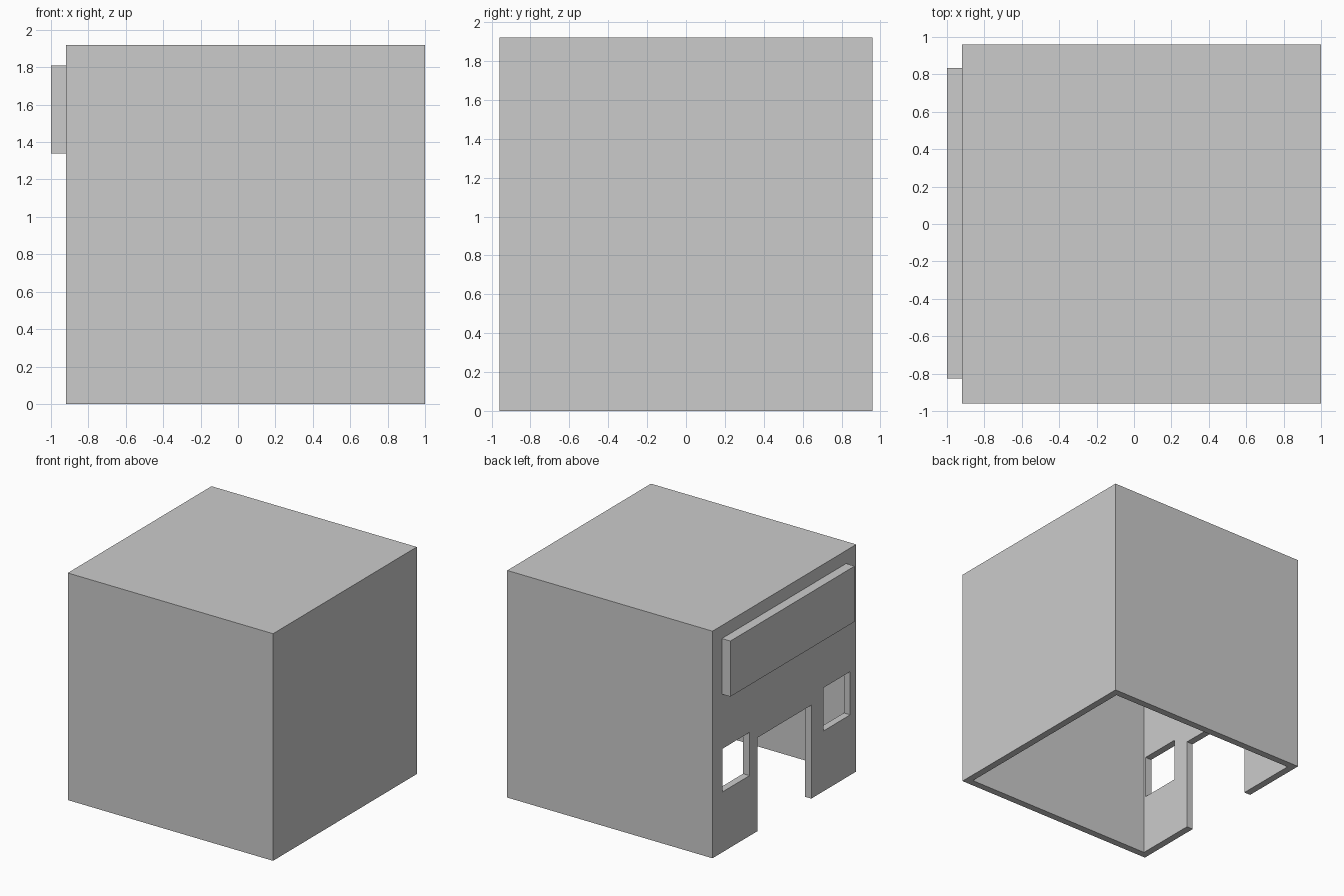
import bpy

if "Cube" in bpy.data.objects:
    bpy.data.objects.remove(bpy.data.objects["Cube"])

WALL = 0.06
X0, X1, Y, H = -0.92, 1.0, 0.96, 1.92


def box(name, x, y, z):
    """Axis-aligned box from (min, max) ranges."""
    bpy.ops.mesh.primitive_cube_add(size=1, location=[(a + b) / 2 for a, b in (x, y, z)])
    ob = bpy.context.object
    ob.name = ob.data.name = name
    ob.scale = [b - a for a, b in (x, y, z)]
    bpy.ops.object.transform_apply(location=True, rotation=False, scale=True)
    return ob


def cut(target, cutter):
    """Subtract a cutter, then discard it."""
    cutter.hide_render = True
    mod = target.modifiers.new("cut", 'BOOLEAN')
    mod.operation, mod.solver, mod.object = 'DIFFERENCE', 'EXACT', cutter
    bpy.context.view_layer.objects.active = target
    bpy.ops.object.modifier_apply(modifier=mod.name)
    bpy.data.objects.remove(cutter)


# Hollow building shell, open underneath
shell = box("building_shell", (X0, X1), (-Y, Y), (0, H))
cut(shell, box("room_cutter", (X0 + WALL, X1 - WALL), (-Y + WALL, Y - WALL), (-0.2, H - WALL)))

# Doorway and two windows in the left wall
openings = {
    "door_cutter": ((-0.36, 0.36), (-0.2, 0.79)),
    "window_cutter_a": ((0.465, 0.825), (0.51, 0.875)),
    "window_cutter_b": ((-0.88, -0.52), (0.51, 0.875)),
}
for name, (y, z) in openings.items():
    cut(shell, box(name, (X0 - 0.1, X0 + WALL + 0.1), y, z))

# Blank sign board above the doorway
box("sign_board", (-1.0, X0), (-0.825, 0.835), (1.34, 1.81))
